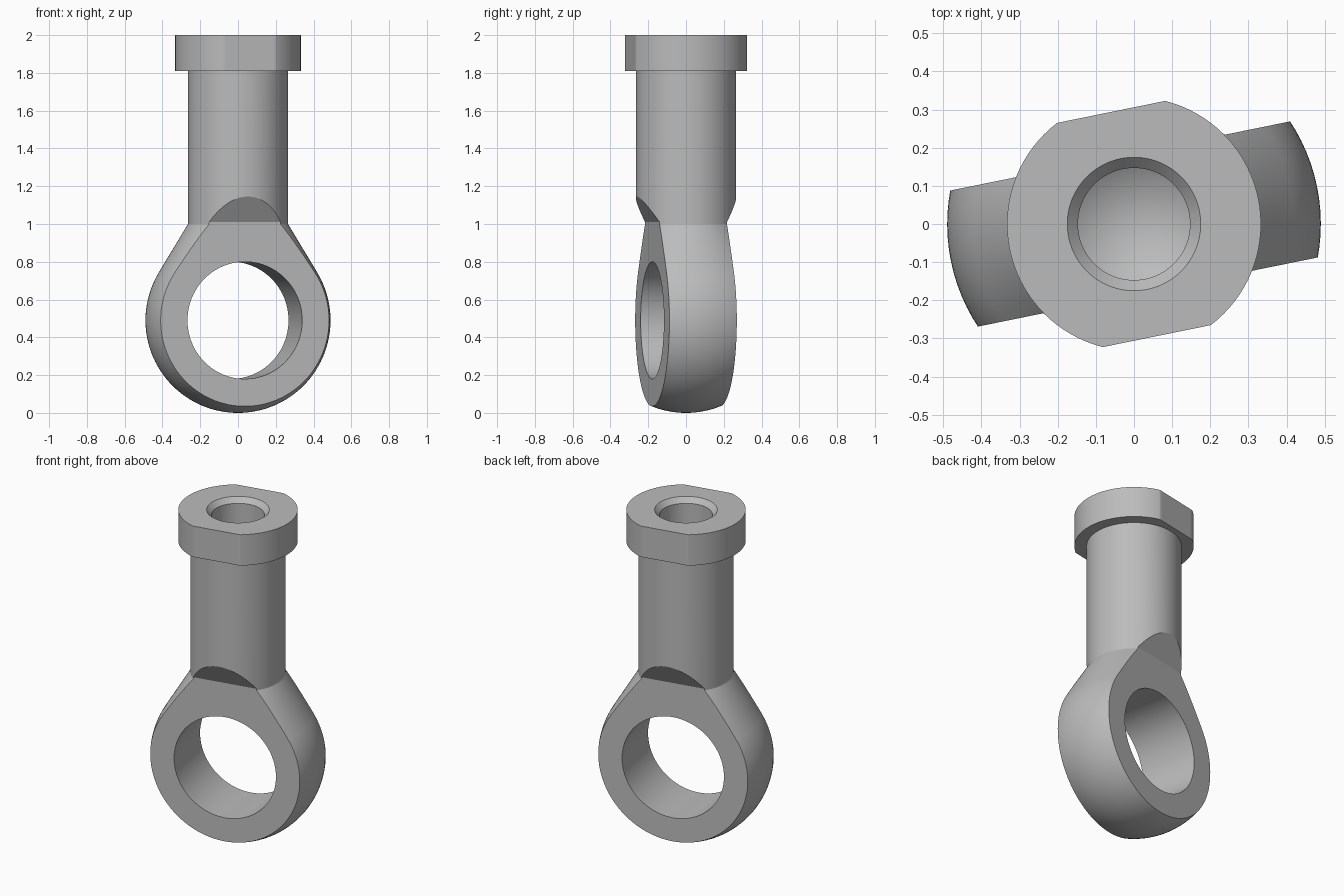
import bpy, bmesh, math
from mathutils import Matrix

cube = bpy.data.objects.get("Cube")
if cube:
    bpy.data.objects.remove(cube, do_unlink=True)

EYE_R, EYE_Z = 0.49, 0.49      # spherical eye
SHANK_R, HEAD_R = 0.265, 0.333
HALF_EYE, HALF_HEAD = 0.182, 0.30   # half widths across the flats
TURN = math.radians(11.5)

steel = bpy.data.materials.new("grey steel")
steel.use_nodes = True
grey = (0.5, 0.5, 0.5, 1)
steel.diffuse_color = grey
steel.node_tree.nodes["Principled BSDF"].inputs["Base Color"].default_value = grey


def make_object(name, bm):
    bmesh.ops.recalc_face_normals(bm, faces=bm.faces)
    mesh = bpy.data.meshes.new(name)
    bm.to_mesh(mesh)
    bm.free()
    mesh.materials.append(steel)
    obj = bpy.data.objects.new(name, mesh)
    bpy.context.collection.objects.link(obj)
    return obj


def lathe(name, profile, steps=96):
    """Revolve (radius, z) points around the z axis."""
    bm = bmesh.new()
    verts = [bm.verts.new((r, 0, z)) for r, z in profile]
    edges = [bm.edges.new(pair) for pair in zip(verts, verts[1:])]
    bmesh.ops.spin(bm, geom=verts + edges, cent=(0, 0, 0), axis=(0, 0, 1),
                   angle=math.tau, steps=steps)
    bmesh.ops.remove_doubles(bm, verts=bm.verts, dist=1e-5)
    return make_object(name, bm)


def prism(name, profile, side):
    """Extrude (y, z) points along x; side mirrors front to back."""
    bm = bmesh.new()
    face = bm.faces.new([bm.verts.new((-1, side * y, z)) for y, z in profile])
    ext = bmesh.ops.extrude_face_region(bm, geom=[face])
    moved = [v for v in ext["geom"] if isinstance(v, bmesh.types.BMVert)]
    bmesh.ops.translate(bm, verts=moved, vec=(2, 0, 0))
    return make_object(name, bm)


# Turned body: ball, tangent cone, shank, collar head, blind bore
tangent = math.radians(31)
arc = [-math.pi / 2 + (math.pi / 2 + tangent) * i / 40 for i in range(41)]
outline = [(EYE_R * math.cos(a), EYE_Z + EYE_R * math.sin(a)) for a in arc]
outline[0] = (0, 0)
outline += [(SHANK_R, 1.0), (SHANK_R, 1.81), (HEAD_R, 1.81), (HEAD_R, 2.0),
            (0.175, 2.0), (0.147, 1.97), (0.147, 1.2), (0, 1.11)]
body = lathe("rod_end_body", outline)

# Cutters: eye flats with sloped relief, head flats, eye bore
cutters = []
for side in (-1, 1):
    cutters.append(prism("eye_flat_cutter", [
        (HALF_EYE, -0.1), (HALF_EYE, 1.01), (0.4, 1.365), (0.7, 1.365), (0.7, -0.1)], side))
    cutters.append(prism("head_flat_cutter", [
        (HALF_HEAD, 1.7), (HALF_HEAD, 2.1), (0.5, 2.1), (0.5, 1.7)], side))
bm = bmesh.new()
bmesh.ops.create_cone(bm, cap_ends=True, segments=96, radius1=0.31, radius2=0.31, depth=2,
                      matrix=Matrix.Translation((0, 0, EYE_Z)) @ Matrix.Rotation(math.pi / 2, 4, "X"))
cutters.append(make_object("eye_bore_cutter", bm))

bpy.context.view_layer.objects.active = body
for cutter in cutters:
    cutter.hide_render = True
    mod = body.modifiers.new("cut", "BOOLEAN")
    mod.operation, mod.solver, mod.object = "DIFFERENCE", "EXACT", cutter
    bpy.ops.object.modifier_apply(modifier=mod.name)
for cutter in cutters:
    bpy.data.objects.remove(cutter, do_unlink=True)

# Turn the part about its axis and smooth the round surfaces
body.data.transform(Matrix.Rotation(TURN, 4, "Z"))
bpy.ops.object.select_all(action="DESELECT")
body.select_set(True)
bpy.context.view_layer.objects.active = body
bpy.ops.object.shade_smooth_by_angle(angle=math.radians(25))
